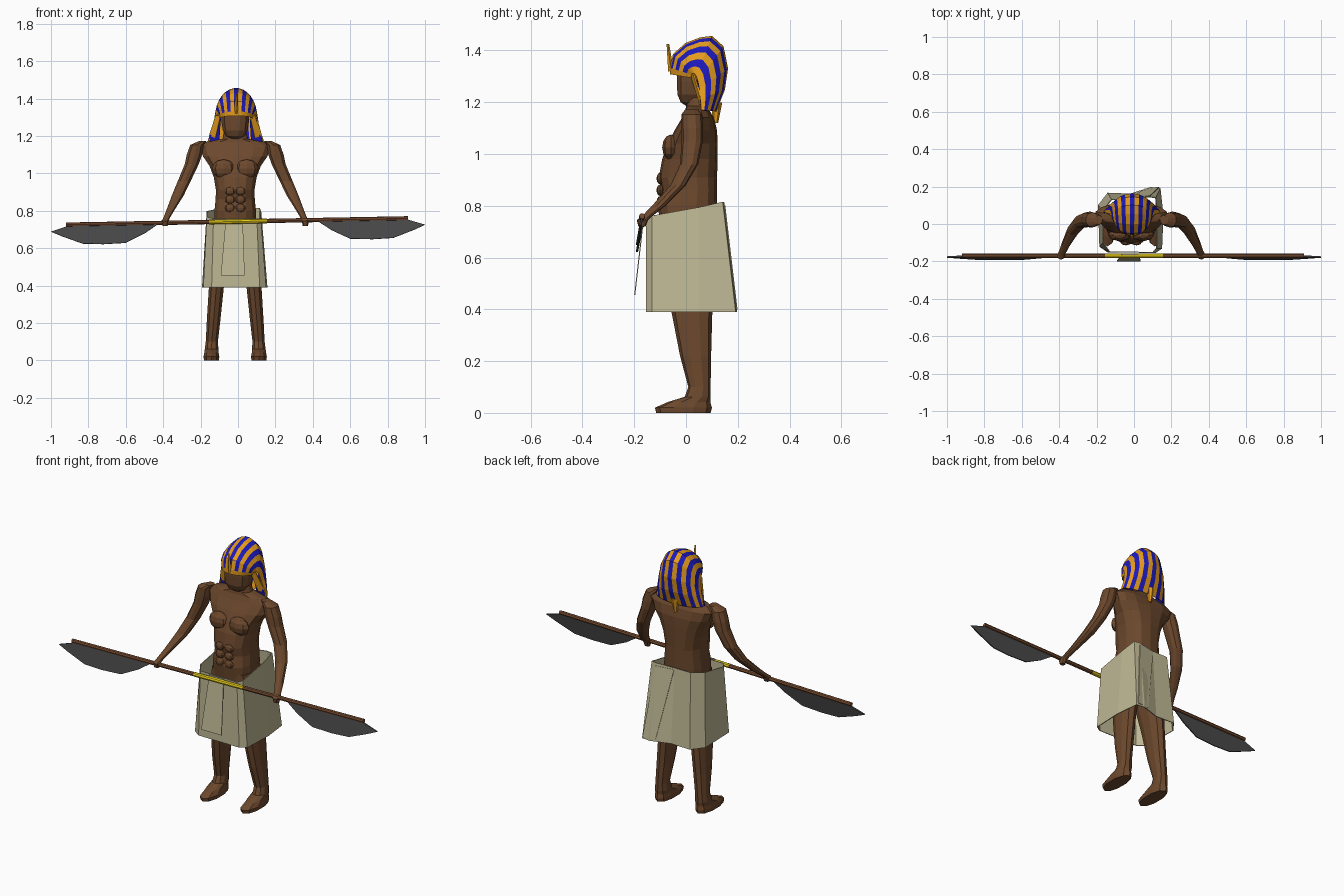
import bpy, bmesh, math
from mathutils import Vector, Matrix

if "Cube" in bpy.data.objects:
    bpy.data.objects.remove(bpy.data.objects["Cube"])

CX = -0.015  # body centre line


def material(name, rgb):
    m = bpy.data.materials.new(name)
    m.diffuse_color = (*rgb, 1)
    m.use_nodes = True
    m.node_tree.nodes["Principled BSDF"].inputs["Base Color"].default_value = m.diffuse_color
    return m


SKIN = material("skin", (0.15, 0.065, 0.026))
LINEN = material("linen", (0.52, 0.48, 0.30))
GOLD = material("gold", (0.78, 0.33, 0.012))
BLUE = material("blue", (0.012, 0.010, 0.50))
WOOD = material("wood", (0.19, 0.075, 0.032))
YELLOW = material("yellow_grip", (0.80, 0.60, 0.01))
IRON = material("iron", (0.065, 0.065, 0.065))


def finish(name, bm, mats, thick=0.0):
    bmesh.ops.recalc_face_normals(bm, faces=bm.faces)
    me = bpy.data.meshes.new(name)
    bm.to_mesh(me)
    bm.free()
    for m in mats:
        me.materials.append(m)
    ob = bpy.data.objects.new(name, me)
    bpy.context.collection.objects.link(ob)
    if thick:
        mod = ob.modifiers.new("thickness", 'SOLIDIFY')
        mod.thickness = thick
        mod.offset = 0
    return ob


def bridge(bm, loops, closed=True):
    rows = [[bm.verts.new(p) for p in loop] for loop in loops]
    n = len(rows[0])
    for a, b in zip(rows, rows[1:]):
        for i in range(n if closed else n - 1):
            j = (i + 1) % n
            bm.faces.new((a[i], a[j], b[j], b[i]))
    return rows


def loft(name, rings, mat, n=10, power=1.0):
    """Rings of (x, y, z, rx, ry), capped at both ends."""
    loops = []
    for x, y, z, rx, ry in rings:
        loop = []
        for i in range(n):
            t = math.tau * (i + 0.5) / n
            c, s = math.cos(t), math.sin(t)
            loop.append((x + rx * math.copysign(abs(c) ** power, c),
                         y + ry * math.copysign(abs(s) ** power, s), z))
        loops.append(loop)
    bm = bmesh.new()
    rows = bridge(bm, loops)
    bm.faces.new(rows[0])
    bm.faces.new(rows[-1])
    return finish(name, bm, [mat])


def rod(name, a, b, r1, r2, mat, sides=8):
    a, b = Vector(a), Vector(b)
    rot = (b - a).to_track_quat('Z', 'Y').to_matrix().to_4x4()
    bm = bmesh.new()
    bmesh.ops.create_cone(bm, cap_ends=True, segments=sides, radius1=r1, radius2=r2,
                          depth=(b - a).length, matrix=Matrix.Translation((a + b) / 2) @ rot)
    return finish(name, bm, [mat])


def sheet(name, pts, mat, thick):
    bm = bmesh.new()
    bm.faces.new([bm.verts.new(p) for p in pts])
    return finish(name, bm, [mat], thick)


def muscle(name, loc, size):
    bm = bmesh.new()
    bmesh.ops.create_uvsphere(bm, u_segments=8, v_segments=6, radius=1,
                              matrix=Matrix.Translation(loc) @ Matrix.Diagonal((*size, 1)))
    return finish(name, bm, [SKIN])


# Torso and neck: z, half width, front y, back y
torso = [(0.72, .115, -.10, .115), (0.80, .113, -.108, .12), (0.86, .107, -.095, .12),
         (0.91, .105, -.105, .12), (0.98, .117, -.092, .122), (1.04, .14, -.07, .122),
         (1.09, .175, -.045, .12), (1.14, .195, -.015, .108), (1.168, .16, -.002, .09),
         (1.185, .07, 0, .085), (1.25, .052, .005, .08)]
loft("torso", [(CX, (f + b) / 2, z, w, (b - f) / 2) for z, w, f, b in torso], SKIN, 14, .8)

# Head with a flat, plain face
head = [(1.185, .03, .0, .06), (1.20, .05, -.022, .07), (1.23, .068, -.035, .09),
        (1.28, .076, -.037, .11), (1.34, .076, -.037, .12), (1.39, .05, 0, .11)]
loft("head", [(CX, (f + b) / 2, z, w, (b - f) / 2) for z, w, f, b in head], SKIN, 12, .8)

# Arms, legs, chest and belly muscles, both sides
arm = [(.175, .022, 1.172, .022, .025), (.205, .022, 1.152, .037, .04),
       (.218, .024, 1.10, .043, .042), (.232, .024, 1.05, .039, .041),
       (.272, .012, .96, .036, .035), (.308, -.03, .88, .033, .030),
       (.348, -.105, .80, .022, .026), (.368, -.150, .76, .018, .02),
       (.375, -.168, .745, .02, .022), (.375, -.17, .72, .015, .014)]
leg = [(.127, -.01, 0, .042, .105), (.127, -.01, .02, .044, .11), (.127, .012, .042, .040, .082),
       (.126, .045, .062, .038, .05), (.125, .052, .10, .034, .043), (.115, .037, .22, .038, .06),
       (.100, .022, .40, .042, .08), (.075, .01, .60, .06, .10), (.060, .01, .76, .06, .10)]
for side, s in (("left", -1), ("right", 1)):
    for part, rings in (("arm", arm), ("leg", leg)):
        loft(f"{side}_{part}", [(CX + s * r[0], *r[1:]) for r in rings], SKIN, 10, .9)
    muscle(f"{side}_chest", (CX + s * .062, -.058, 1.025), (.062, .034, .05))
    for k, z in enumerate((.815, .86, .905)):
        muscle(f"{side}_belly_{k}", (CX + s * .028, -.100, z), (.028, .014, .022))

# Kilt: an open faceted shell, uneven at the back
hem = [(-.14, -.15), (.115, -.152), (.148, -.13), (.155, .05), (.14, .19), (.09, .195),
       (-.02, .16), (-.14, .165), (-.19, .10), (-.183, -.12)]
belt = [(-.13, -.148), (.10, -.152), (.12, -.13), (.122, .05), (.115, .14), (.08, .145),
        (-.02, .13), (-.12, .13), (-.165, .07), (-.165, -.10)]
bm = bmesh.new()
bridge(bm, [[(x, y, .39) for x, y in hem],
            [(x, y, .785 + .18 * y if x < .07 or y < .1 else .815) for x, y in belt]])
finish("kilt", bm, [LINEN], .005)
sheet("kilt_front_panel", [(-.065, -.163, .76), (.025, -.163, .76), (.036, -.198, .455),
                           (-.092, -.198, .455)], LINEN, .004)
# Overlapping wrap at the back
sheet("kilt_wrap", [(-.02, .135, .80), (.085, .150, .80), (.135, .197, .40), (.06, .188, .40)],
      LINEN, .004)

# Striped headcloth: strips run from the brow over the crown to the neck
# centre y, centre z, half width, edge y, edge z
cloth = [(-.060, 1.308, .084, .020, 1.295), (-.060, 1.332, .090, .022, 1.308),
         (-.048, 1.385, .097, .025, 1.312), (.0, 1.427, .104, .030, 1.312),
         (.055, 1.448, .108, .035, 1.308), (.10, 1.454, .110, .040, 1.30),
         (.143, 1.415, .114, .046, 1.28), (.160, 1.33, .120, .052, 1.25),
         (.148, 1.25, .133, .056, 1.21), (.115, 1.165, .147, .058, 1.17)]
STRIPS = 15
loops = []
for yc, zc, w, ye, ze in cloth:
    loop = []
    for i in range(STRIPS + 1):
        t = (2 * i / STRIPS - 1) * math.pi / 2
        c = math.cos(t)
        loop.append((CX + .005 + w * math.sin(t), ye + (yc - ye) * c, ze + (zc - ze) * c))
    loops.append(loop)
bm = bmesh.new()
bridge(bm, loops, closed=False)
bm.faces.ensure_lookup_table()
for i, f in enumerate(bm.faces):
    f.material_index = 0 if i < STRIPS else (i % STRIPS) % 2
finish("headcloth", bm, [GOLD, BLUE], .006)

# Side lappets, tail and brow ornament
for side, s in (("left", -1), ("right", 1)):
    sheet(f"{side}_lappet", [(CX + s * x, y, z) for x, y, z in
          ((.078, .018, 1.31), (.105, .030, 1.31), (.14, .062, 1.20), (.105, .055, 1.19))],
          GOLD, .006)
    sheet(f"{side}_lappet_inner", [(CX + s * x, y, z) for x, y, z in
          ((.078, .045, 1.29), (.112, .050, 1.27), (.147, .062, 1.172), (.085, .072, 1.17))],
          BLUE, .006)
rod("headcloth_tail", (CX, .118, 1.20), (CX, .114, 1.12), .022, .010, GOLD, 6)
rod("brow_ornament", (CX + .005, -.058, 1.32), (CX + .005, -.070, 1.425), .011, .005, GOLD, 4)


# Double-bladed pole, tilted slightly
def pole_z(x):
    return .743 + .0185 * x


def on_pole(x):
    return (x, -.17, pole_z(x))


rod("pole", on_pole(-.92), on_pole(.91), .0115, .0115, WOOD)
rod("pole_grip", on_pole(-.155), on_pole(.155), .0125, .0125, YELLOW)

# Blades hang below the pole: distance along, drop below the pole
blade = [(.43, .008), (.50, .055), (.60, .103), (.72, .108), (.83, .103), (.94, .062),
         (1.0, .036), (.91, .008)]
for side, s in (("left", -1), ("right", 1)):
    sheet(f"{side}_blade", [(s * x, -.17 - .18 * d, pole_z(s * x) - d) for x, d in blade],
          IRON, .008)
